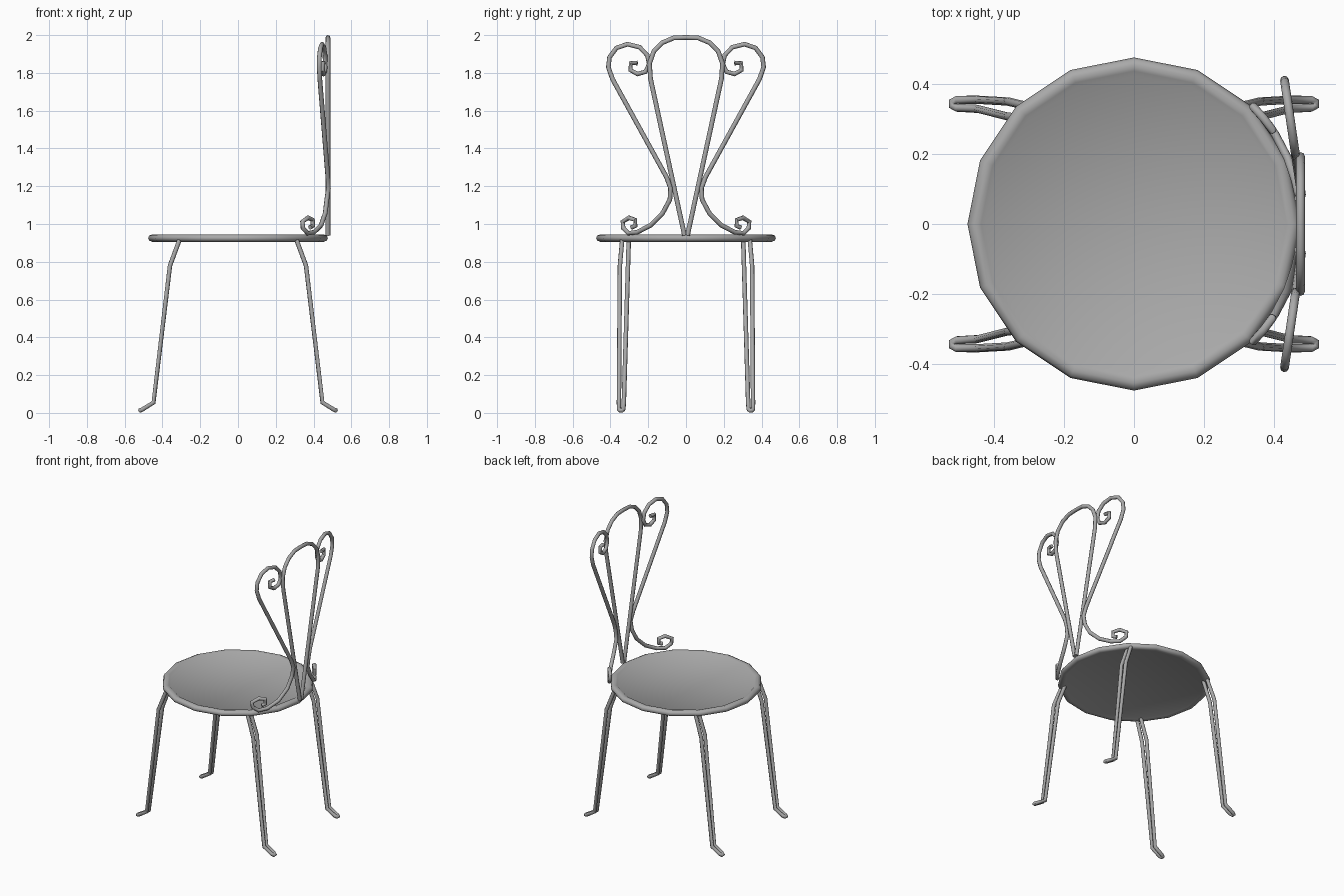
import bpy, bmesh, math
from mathutils import Vector

cube = bpy.data.objects.get("Cube")
if cube:
    bpy.data.objects.remove(cube, do_unlink=True)

# Single grey metal finish
metal = bpy.data.materials.new("grey_metal")
metal.use_nodes = True
GREY = (0.4, 0.4, 0.4, 1)
metal.diffuse_color = GREY
metal.node_tree.nodes["Principled BSDF"].inputs["Base Color"].default_value = GREY


def rod(name, points, radius=0.0125):
    """Bent round wire through the given points, turned into a mesh."""
    curve = bpy.data.curves.new(name, "CURVE")
    curve.dimensions = "3D"
    curve.bevel_depth = radius
    curve.bevel_resolution = 2
    curve.use_fill_caps = True
    spline = curve.splines.new("POLY")
    spline.points.add(len(points) - 1)
    for p, co in zip(spline.points, points):
        p.co = (*co, 1)
    curve.materials.append(metal)
    obj = bpy.data.objects.new(name, curve)
    bpy.context.collection.objects.link(obj)
    bpy.ops.object.select_all(action="DESELECT")
    obj.select_set(True)
    bpy.context.view_layer.objects.active = obj
    bpy.ops.object.convert(target="MESH")
    bpy.ops.object.shade_smooth_by_angle(angle=math.radians(50))
    return obj


# Seat: sixteen-sided disc with a rolled rim
profile = [(0, .932), (.425, .932), (.437, .941), (.455, .945), (.47, .938), (.476, .925),
           (.47, .912), (.455, .906), (.437, .909), (.425, .914), (0, .914)]
bm = bmesh.new()
verts = [bm.verts.new((r, 0, z)) for r, z in profile]
edges = [bm.edges.new(pair) for pair in zip(verts, verts[1:])]
bmesh.ops.spin(bm, geom=verts + edges, cent=(0, 0, 0), axis=(0, 0, 1),
               angle=math.tau, steps=16, use_duplicate=False)
bmesh.ops.remove_doubles(bm, verts=bm.verts, dist=0.0005)
bmesh.ops.recalc_face_normals(bm, faces=bm.faces)
mesh = bpy.data.meshes.new("seat")
bm.to_mesh(mesh)
bm.free()
mesh.materials.append(metal)
seat = bpy.data.objects.new("seat", mesh)
bpy.context.collection.objects.link(seat)
bpy.ops.object.select_all(action="DESELECT")
seat.select_set(True)
bpy.context.view_layer.objects.active = seat
bpy.ops.object.shade_smooth_by_angle(angle=math.radians(50))

# Legs: hairpin wires, down the outer side, round the toe and up the inner side
hairpin = [(.31, .338, .915), (.36, .35, .78), (.447, .355, .055), (.505, .355, .019),
           (.518, .349, .013), (.518, .338, .013), (.505, .332, .019), (.447, .329, .055),
           (.36, .307, .78), (.31, .303, .915)]
for sx, end in ((-1, "right"), (1, "left")):
    for sy, side in ((-1, "front"), (1, "back")):
        rod(f"{side}_{end}_leg", [(x * sx, y * sy, z) for x, y, z in hairpin], 0.012)

# Backrest centre: tall narrow loop with a rounded head
half = [(.008, .94), (.188, 1.77), (.193, 1.85), (.17, 1.915), (.125, 1.96), (.065, 1.985)]
loop = half + [(0, 1.9875)] + [(-y, z) for y, z in reversed(half)]
rod("back_centre_loop", [(.476, y, z) for y, z in loop])

# Backrest wings: scroll at the top, narrow waist, scroll resting on the seat rim
upper = [(.257, 1.852), (.293, 1.852), (.294, 1.815), (.257, 1.794), (.214, 1.806),
         (.195, 1.846), (.205, 1.894), (.246, 1.936), (.31, 1.952), (.368, 1.932),
         (.405, 1.883), (.411, 1.83), (.389, 1.767), (.103, 1.248), (.082, 1.19)]
lower = [(.085, 1.13), (.124, 1.057), (.188, .993), (.257, .957), (.304, .951),
         (.332, .978), (.335, 1.012), (.302, 1.033), (.269, 1.022), (.268, .99), (.288, .983)]


def wing_point(y, z, follows_seat):
    x = math.sqrt(.478 ** 2 - y * y) if follows_seat else .479 - .148 * (y - .08)
    return Vector((x, y, z))


wing = [wing_point(y, z, False) for y, z in upper] + [wing_point(y, z, True) for y, z in lower]
for sy, side in ((-1, "front"), (1, "back")):
    rod(f"{side}_back_wing", [(p.x, p.y * sy, p.z) for p in wing])
